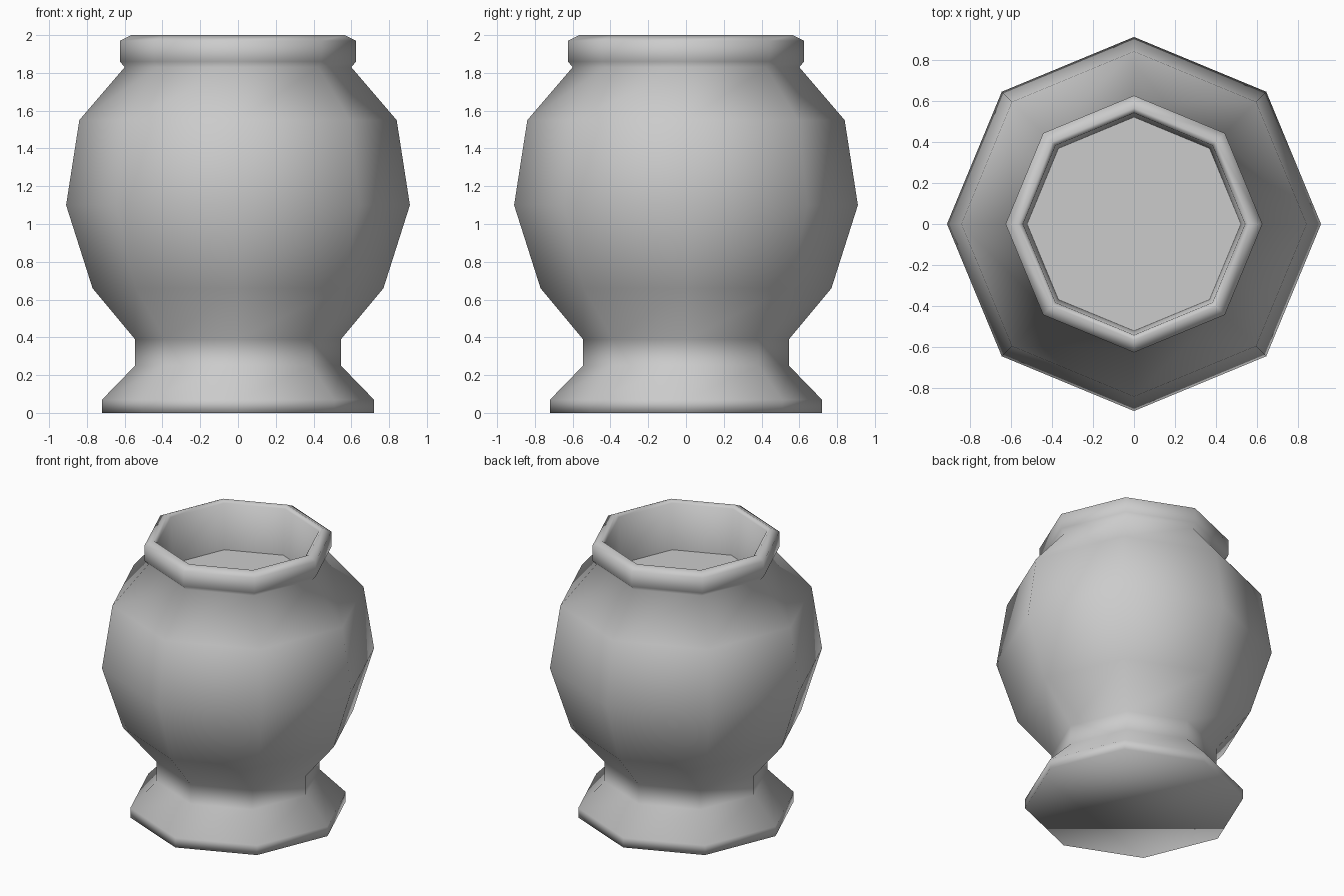
import bpy, bmesh
from math import cos, sin, pi

if "Cube" in bpy.data.objects:
    bpy.data.objects.remove(bpy.data.objects["Cube"])

SIDES = 8

def lathe(name, profile, cap_start=False, cap_end=False, smooth=True):
    """Spin a (radius, height) profile into an eight-sided solid."""
    bm = bmesh.new()
    rings = [[bm.verts.new((r * cos(2 * pi * i / SIDES), r * sin(2 * pi * i / SIDES), z))
              for i in range(SIDES)] for r, z in profile]
    for a, b in zip(rings, rings[1:]):
        for i in range(SIDES):
            j = (i + 1) % SIDES
            bm.faces.new((a[i], a[j], b[j], b[i]))
    if cap_start:
        bm.faces.new(rings[0][::-1])
    if cap_end:
        bm.faces.new(rings[-1])
    for f in bm.faces:
        f.smooth = smooth
    mesh = bpy.data.meshes.new(name)
    bm.to_mesh(mesh)
    bm.free()
    obj = bpy.data.objects.new(name, mesh)
    bpy.context.collection.objects.link(obj)
    return obj

# Pot: foot, neck, belly, rolled rim, then inner wall
lathe("pot_body", [
    (0.72, 0.0), (0.72, 0.07), (0.545, 0.25), (0.545, 0.39),
    (0.77, 0.66), (0.91, 1.10), (0.84, 1.55), (0.60, 1.83),
    (0.625, 1.86), (0.625, 1.97), (0.565, 2.0), (0.54, 1.98), (0.52, 1.65),
], cap_start=True)

# Flat filling surface inside the mouth
lathe("inner_floor", [(0.52, 1.65)], cap_end=True, smooth=False)
